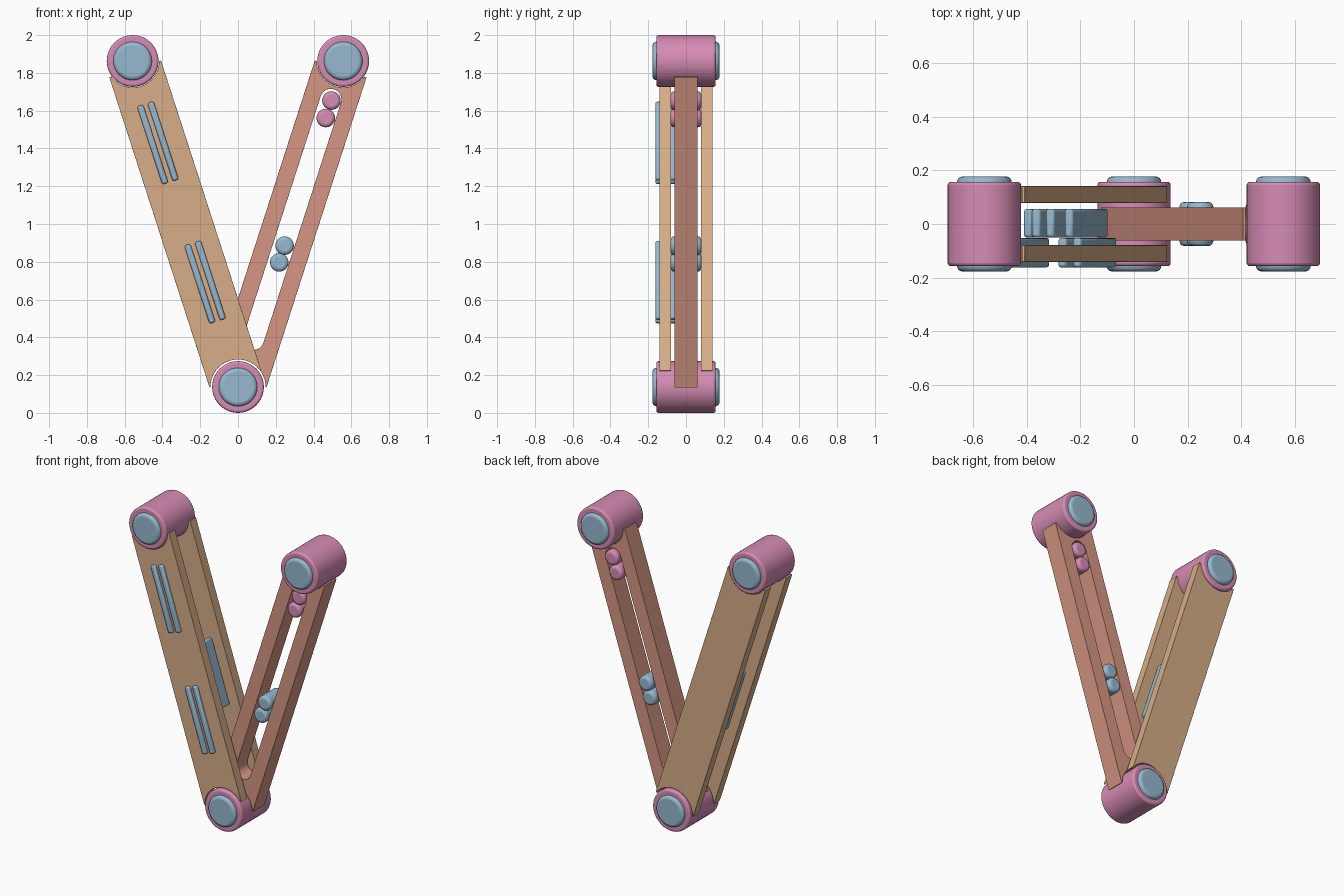
import bpy, bmesh
from math import sin, cos, asin, atan2, hypot, pi, radians
from mathutils import Matrix, Vector

if "Cube" in bpy.data.objects:
    bpy.data.objects.remove(bpy.data.objects["Cube"])


def make_material(name, rgb):
    lin = [(c / 255 / 12.92) if c < 11 else ((c / 255 + 0.055) / 1.055) ** 2.4 for c in rgb]
    m = bpy.data.materials.new(name)
    m.use_nodes = True
    m.diffuse_color = (*lin, 1)
    m.node_tree.nodes["Principled BSDF"].inputs["Base Color"].default_value = (*lin, 1)
    return m


PINK = make_material("pink", (214, 140, 180))
BLUE = make_material("pale blue", (150, 184, 207))
TAN = make_material("tan", (215, 174, 135))
CORAL = make_material("coral", (214, 150, 131))

R = 0.137                                   # joint radius
BASE = Vector((0, 0, R))
RIGHT_TOP = Vector((-0.558, 0, 2 - R))
LEFT_TOP = Vector((0.557, 0, 2 - R))
UPRIGHT = Matrix.Rotation(pi / 2, 4, 'X')


def finish(obj, mat, bevel, segments=2):
    obj.data.materials.clear()
    obj.data.materials.append(mat)
    mod = obj.modifiers.new("soft_edges", 'BEVEL')
    mod.width, mod.segments = bevel, segments
    mod.limit_method, mod.angle_limit = 'ANGLE', radians(40)
    bpy.ops.object.select_all(action='DESELECT')
    obj.select_set(True)
    bpy.context.view_layer.objects.active = obj
    bpy.ops.object.shade_smooth_by_angle(angle=radians(40))


def add_mesh(name, bm, matrix, mat, bevel, segments=2):
    mesh = bpy.data.meshes.new(name)
    bm.to_mesh(mesh)
    bm.free()
    obj = bpy.data.objects.new(name, mesh)
    bpy.context.collection.objects.link(obj)
    obj.matrix_world = matrix
    finish(obj, mat, bevel, segments)


def cylinder(name, frame, pos, radius, half, mat, bevel, segments=3):
    """Cylinder lying along y at a position in the given frame."""
    bm = bmesh.new()
    bmesh.ops.create_cone(bm, cap_ends=True, segments=48, radius1=radius,
                          radius2=radius, depth=2 * half)
    add_mesh(name, bm, frame @ Matrix.Translation(pos) @ UPRIGHT, mat, bevel, segments)


def box(name, frame, pos, size, mat, bevel):
    bm = bmesh.new()
    bmesh.ops.create_cube(bm, size=1)
    bmesh.ops.scale(bm, vec=size, verts=bm.verts)
    add_mesh(name, bm, frame @ Matrix.Translation(pos), mat, bevel)


def arc(cx, cy, r, a0, a1, n=16):
    return [(cx + r * cos(a0 + (a1 - a0) * i / n), cy + r * sin(a0 + (a1 - a0) * i / n))
            for i in range(n + 1)]


def slab(name, frame, y, half, loops, mat):
    """Flat slab cut from closed outlines; later outlines become holes."""
    cu = bpy.data.curves.new(name, 'CURVE')
    cu.dimensions, cu.fill_mode, cu.extrude = '2D', 'BOTH', half
    for pts in loops:
        sp = cu.splines.new('POLY')
        sp.points.add(len(pts) - 1)
        for p, (u, v) in zip(sp.points, pts):
            p.co = (u, v, 0, 1)
        sp.use_cyclic_u = True
    obj = bpy.data.objects.new(name, cu)
    bpy.context.collection.objects.link(obj)
    obj.matrix_world = frame @ Matrix.Translation((0, y, 0)) @ UPRIGHT
    bpy.ops.object.select_all(action='DESELECT')
    obj.select_set(True)
    bpy.context.view_layer.objects.active = obj
    bpy.ops.object.convert(target='MESH')
    obj = bpy.context.view_layer.objects.active
    bm = bmesh.new()
    bm.from_mesh(obj.data)
    bmesh.ops.remove_doubles(bm, verts=bm.verts, dist=1e-5)
    bmesh.ops.recalc_face_normals(bm, faces=bm.faces)
    bm.to_mesh(obj.data)
    bm.free()
    finish(obj, mat, 0.004, 1)


def arm_frame(top):
    d = top - BASE
    return Matrix.Translation(BASE) @ Matrix.Rotation(atan2(d.x, d.z), 4, 'Y')


def arm_outline(length, half_width=0.144, inset=0.044):
    """Straight arm with a round notch at each end to clear the joints."""
    r0, r1 = 0.146, 0.14
    a0, a1 = asin(inset / r0), asin(inset / r1)
    return ([(-half_width, inset)] + arc(0, 0, r0, pi - a0, a0) + [(half_width, inset)]
            + [(half_width, length - inset)]
            + arc(0, length, r1, -a1, a1 - pi) + [(-half_width, length - inset)])


# Pivot joints with rounded caps
world = Matrix.Identity(4)
for label, centre in (("base", BASE), ("right_top", RIGHT_TOP), ("left_top", LEFT_TOP)):
    cylinder(label + "_joint", world, centre, R, 0.157, PINK, 0.012)
    cylinder(label + "_cap", world, centre, 0.102, 0.177, BLUE, 0.02, 4)

length = hypot(LEFT_TOP.x, LEFT_TOP.z - BASE.z)

# Right arm: two parallel plates
right = arm_frame(RIGHT_TOP)
for label, y in (("front", -0.11), ("back", 0.11)):
    slab(f"right_arm_{label}_plate", right, y, 0.031, [arm_outline(length)], TAN)

# Raised bar pairs on the front plate
for label, along, shift in (("upper", 1.36, -0.006), ("lower", 0.582, 0.005)):
    for side in (-1, 1):
        box(f"{label}_bar", right, (shift + side * 0.029, -0.107, along),
            (0.034, 0.11, 0.435), BLUE, 0.01)

# Bars held between the two plates
for across in (-0.082, -0.05, 0.005, 0.078):
    box("inner_bar", right, (across, 0.003, 0.82), (0.034, 0.106, 0.435), BLUE, 0.01)

# Left arm: single beam with a long round-ended slot
left = arm_frame(LEFT_TOP)
s = 0.056
slot = arc(0, 0.265, s, -pi, 0) + arc(0, 1.6, s, 0, pi)
slab("left_arm_beam", left, 0, 0.062, [arm_outline(length), slot], CORAL)

# Roller pairs inside the slot
for label, mat, spots in (("upper", PINK, (1.595, 1.498)), ("lower", BLUE, (0.788, 0.695))):
    for along in spots:
        cylinder(label + "_roller", left, (0.005, 0, along), 0.049, 0.082, mat, 0.018)
